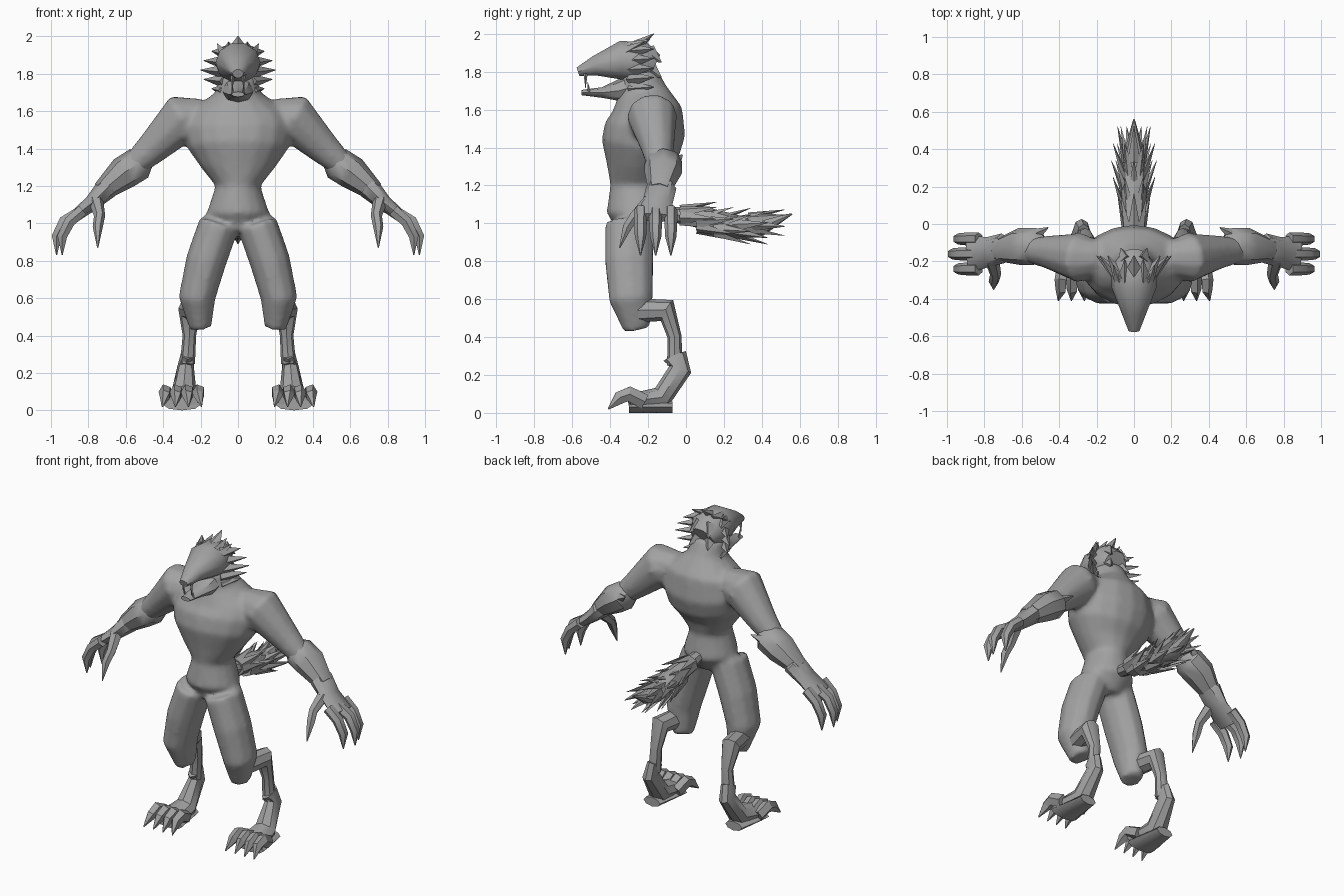
import bpy, bmesh, math
from mathutils import Vector

if "Cube" in bpy.data.objects:
    bpy.data.objects.remove(bpy.data.objects["Cube"])

grey = (.36, .36, .36, 1)
fur = bpy.data.materials.new("grey fur")
fur.use_nodes = True
fur.diffuse_color = grey
fur.node_tree.nodes["Principled BSDF"].inputs["Base Color"].default_value = grey

across, along, upward = Vector((1, 0, 0)), Vector((0, 1, 0)), Vector((0, 0, 1))
sides = {"left": 1, "right": -1}


def tube(bm, rings, flat_start=1, flat_end=1, ref=across, count=8, side=1):
    """Skin elliptical rings (x, y, z, radius along ref, optional depth across it)."""
    centres = [Vector(ring[:3]) for ring in rings]
    last = len(rings) - 1
    loops = []
    for i, (centre, ring) in enumerate(zip(centres, rings)):
        tangent = (centres[min(i + 1, last)] - centres[max(i - 1, 0)]).normalized()
        wide = (ref - tangent * ref.dot(tangent)).normalized()
        deep = tangent.cross(wide)
        radius = ring[3]
        flatness = flat_start + (flat_end - flat_start) * i / last
        depth = ring[4] if len(ring) > 4 else radius * flatness
        loop = []
        for k in range(count):
            angle = math.tau * k / count
            point = centre + wide * radius * math.cos(angle) + deep * depth * math.sin(angle)
            loop.append(bm.verts.new((point.x * side, point.y, point.z)))
        loops.append(loop)
    for lower, upper in zip(loops, loops[1:]):
        for k in range(count):
            following = (k + 1) % count
            bm.faces.new((lower[k], lower[following], upper[following], upper[k]))
    bm.faces.new(loops[0])
    bm.faces.new(loops[-1])


def spike(bm, base, tip, width, flat=1, ref=across, side=1):
    """Four-sided shard tapering to a point."""
    tube(bm, [(*base, width), (*tip, width / 20)], flat, flat, ref, 4, side)


def finish(name, bm, sharp_angle=40):
    """Turn the bmesh into a named, shaded object."""
    bmesh.ops.recalc_face_normals(bm, faces=bm.faces)
    mesh = bpy.data.meshes.new(name)
    bm.to_mesh(mesh)
    bm.free()
    mesh.materials.append(fur)
    part = bpy.data.objects.new(name, mesh)
    bpy.context.collection.objects.link(part)
    bpy.ops.object.select_all(action='DESELECT')
    part.select_set(True)
    bpy.context.view_layer.objects.active = part
    bpy.ops.object.shade_smooth_by_angle(angle=math.radians(sharp_angle))
    return part


# Body: torso, neck, upper arms and thighs fused into one smooth skin
bm = bmesh.new()
torso = []
for height, half_width, front, back in (
        (.95, .1, -.36, -.18), (1.05, .17, -.42, -.1), (1.2, .12, -.4, -.12), (1.3, .2, -.42, -.09),
        (1.4, .27, -.45, -.03), (1.5, .29, -.43, 0), (1.6, .26, -.39, -.02),
        (1.7, .12, -.36, -.1), (1.8, .1, -.34, -.15)):
    torso.append((0, (front + back) / 2, height, half_width, (back - front) / 2))
tube(bm, torso, count=16)
for side in sides.values():
    upper_arm = [(.2, -.18, 1.57, .1), (.29, -.18, 1.57, .135),
                 (.46, -.15, 1.4, .09), (.57, -.14, 1.3, .065)]
    tube(bm, upper_arm, ref=along, count=10, side=side)
    thigh = [(.1, -.3, 1, .11), (.17, -.3, .8, .11), (.22, -.29, .6, .1), (.2, -.26, .44, .06)]
    tube(bm, thigh, 1.2, 1.2, count=10, side=side)
body = finish("body", bm)
fuse = body.modifiers.new("fuse", 'REMESH')
fuse.mode = 'VOXEL'
fuse.voxel_size = .016
fuse.use_smooth_shade = True
soften = body.modifiers.new("soften", 'SMOOTH')
soften.iterations = 7

for label, side in sides.items():
    # Forearm with a pointed elbow tuft
    bm = bmesh.new()
    forearm = [(.49, -.13, 1.35, .06), (.53, -.12, 1.32, .1), (.61, -.12, 1.27, .1),
               (.73, -.14, 1.17, .06)]
    tube(bm, forearm, .9, .9, ref=along, side=side)
    spike(bm, (.6, -.1, 1.29), (.46, -.02, 1.36), .07, ref=along, side=side)
    finish("forearm_" + label, bm)

    # Hand: flared wrist and palm, three hooked fingers and a thumb
    bm = bmesh.new()
    palm = [(.67, -.13, 1.21, .05), (.7, -.13, 1.19, .08), (.78, -.15, 1.11, .08),
            (.88, -.16, 1.03, .1)]
    tube(bm, palm, 1, .3, ref=along, side=side)
    for finger in (-1, 0, 1):
        y = -.16 + finger * .08
        reach = .93 - abs(finger) * .03
        tube(bm, [(.83, y, 1.07, .035), (reach, y, 1.01, .034),
                  (reach + .04, y, .93, .03), (reach + .04, y, .83, .003)],
             ref=along, count=6, side=side)
    thumb = [(.76, -.19, 1.12, .04), (.74, -.27, 1.04, .03), (.75, -.31, .98, .027),
             (.75, -.35, .87, .003)]
    tube(bm, thumb, count=6, side=side)
    finish("hand_" + label, bm)

    # Lower leg, angled back from the knee
    bm = bmesh.new()
    shin = [(.22, -.3, .54, .06), (.26, -.1, .54, .06), (.26, -.06, .4, .036), (.27, -.06, .25, .04)]
    tube(bm, shin, 1.1, 1, side=side)
    finish("lower_leg_" + label, bm)

    # Foot from the raised heel to the ball
    bm = bmesh.new()
    foot = [(.27, -.06, .3, .036), (.28, -.03, .23, .045), (.29, -.13, .08, .07), (.3, -.3, .06, .1)]
    tube(bm, foot, 1.8, .4, side=side)
    tube(bm, [(.3, -.07, .03, .06), (.3, -.3, .03, .1)], .5, .3, side=side)
    finish("foot_" + label, bm)

    # Arched, clawed toes
    bm = bmesh.new()
    for toe in range(4):
        fan = (toe - 1.5) / 100
        x = .3 + fan * 5
        tube(bm, [(x, -.22, .06, .035), (x + fan, -.3, .1, .035),
                  (x + fan, -.35, .08, .03), (x + fan * 2, -.41, .02, .003)],
             1.2, 1.2, count=5, side=side)
    finish("toes_" + label, bm, 25)

# Skull and muzzle
bm = bmesh.new()
skull = [(0, -.17, 1.82, .08), (0, -.23, 1.85, .12), (0, -.34, 1.86, .12),
         (0, -.48, 1.83, .065), (0, -.57, 1.8, .03)]
tube(bm, skull, 1, .8, count=10)
finish("skull", bm)

# Lower jaw
bm = bmesh.new()
jaw = [(0, -.22, 1.74, .09), (0, -.35, 1.7, .08), (0, -.44, 1.69, .05), (0, -.55, 1.69, .035)]
tube(bm, jaw, .9, .4)
finish("lower_jaw", bm)

# Fangs, upper and lower
bm = bmesh.new()
for side in sides.values():
    spike(bm, (.03, -.53, 1.79), (.03, -.53, 1.71), .011, side=side)
    spike(bm, (.03, -.51, 1.69), (.03, -.52, 1.75), .009, side=side)
finish("fangs", bm, 20)

# Ears
bm = bmesh.new()
for side in sides.values():
    spike(bm, (.07, -.32, 1.9), (.11, -.22, 1.96), .035, side=side)
    spike(bm, (.05, -.3, 1.92), (.05, -.19, 1.97), .04, side=side)
finish("ears", bm, 20)

# Mane: central crest, swept cheek tufts and nape
bm = bmesh.new()
spike(bm, (0, -.3, 1.91), (0, -.17, 2), .07, .6)
for side in sides.values():
    for tuft in range(5):
        drop = tuft * .05
        spread = .14 + math.sin(math.pi * tuft / 4) * .06
        spike(bm, (.07, -.29, 1.91 - drop), (spread, -.17, 1.92 - drop), .04, ref=upward, side=side)
    for height in (1.9, 1.82):
        spike(bm, (.04, -.2, height), (.07, -.13, height - .05), .05, side=side)
finish("mane", bm, 20)

# Tail core
bm = bmesh.new()
tail = [(0, -.16, 1.06, .035), (0, .13, 1.02, .065), (0, .27, .98, .07), (0, .4, .98, .05),
        (0, .56, 1.05, .004)]
tube(bm, tail, .9, .9)
finish("tail", bm)

# Tail fur: staggered rows of overlapping shards, fullest in the middle
bm = bmesh.new()
rows, shards = 5, 7
for row in range(rows):
    swell = math.sin(math.pi * row / (rows - 1))
    centre = Vector((0, row * .09 - .03, 1.04 - swell * .04 - row * .01))
    for k in range(shards):
        angle = math.tau * (k + row % 2 / 2) / shards + math.pi / 2
        out = Vector((math.cos(angle), 0, math.sin(angle) * .8))
        base = centre + out * .045
        tip = centre + out * (.09 + swell * .035) + along * .19
        spike(bm, base, tip, .036, .6, out.cross(along))
finish("tail_fur", bm, 20)
